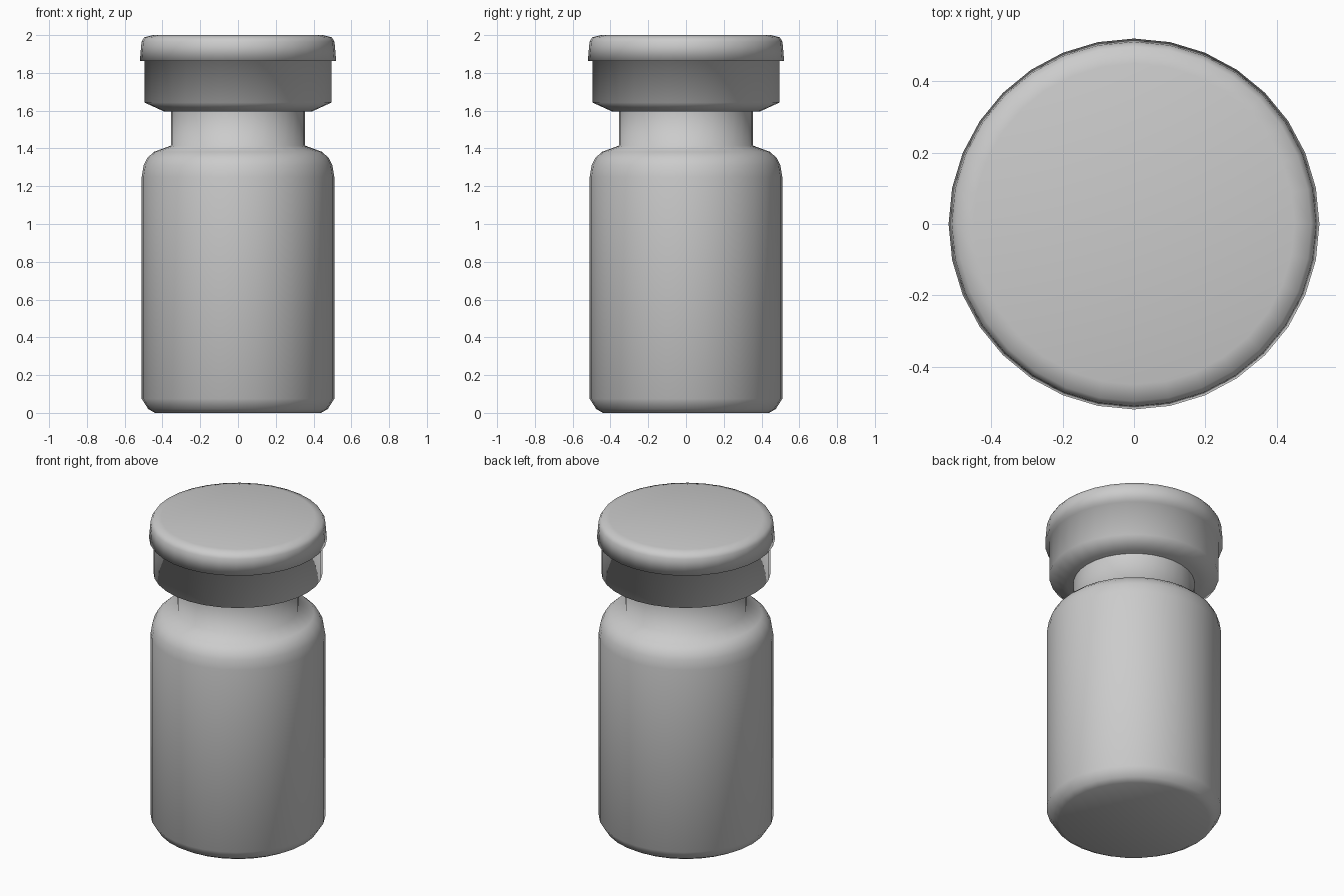
import bpy
import bmesh
from math import cos, sin, tau

SIDES = 32

cube = bpy.data.objects.get("Cube")
if cube:
    bpy.data.objects.remove(cube, do_unlink=True)

grey = bpy.data.materials.new("plain grey")
grey.use_nodes = True
colour = (0.6, 0.6, 0.6, 1)
grey.diffuse_color = colour
grey.node_tree.nodes["Principled BSDF"].inputs["Base Color"].default_value = colour


def lathe(name, profile, close_top=True):
    """Revolve a bottom-to-top (radius, height) profile about z."""
    bm = bmesh.new()
    rings = [[bm.verts.new((r * cos(tau * i / SIDES), r * sin(tau * i / SIDES), z))
              for i in range(SIDES)] for r, z in profile]
    for low, high in zip(rings, rings[1:]):
        for i in range(SIDES):
            j = (i + 1) % SIDES
            bm.faces.new((low[i], low[j], high[j], high[i]))
    bm.faces.new(rings[0][::-1])
    if close_top:
        bm.faces.new(rings[-1])
    for face in bm.faces:
        face.smooth = True
    mesh = bpy.data.meshes.new(name)
    bm.to_mesh(mesh)
    bm.free()
    mesh.materials.append(grey)
    obj = bpy.data.objects.new(name, mesh)
    bpy.context.collection.objects.link(obj)
    return obj


# Bottle: rounded base, straight wall, rounded shoulder and neck
lathe("bottle", [
    (0.44, 0), (0.475, 0.02), (0.51, 0.075),
    (0.51, 1.25), (0.50, 1.31), (0.48, 1.35), (0.445, 1.382),
    (0.355, 1.415), (0.355, 1.6),
], close_top=False)

# Cap: bevelled collar, overhanging lip and softly rounded top
lathe("cap", [
    (0.39, 1.595), (0.495, 1.643), (0.495, 1.862),
    (0.52, 1.862), (0.511, 1.965), (0.497, 1.988), (0.45, 2.0),
])
